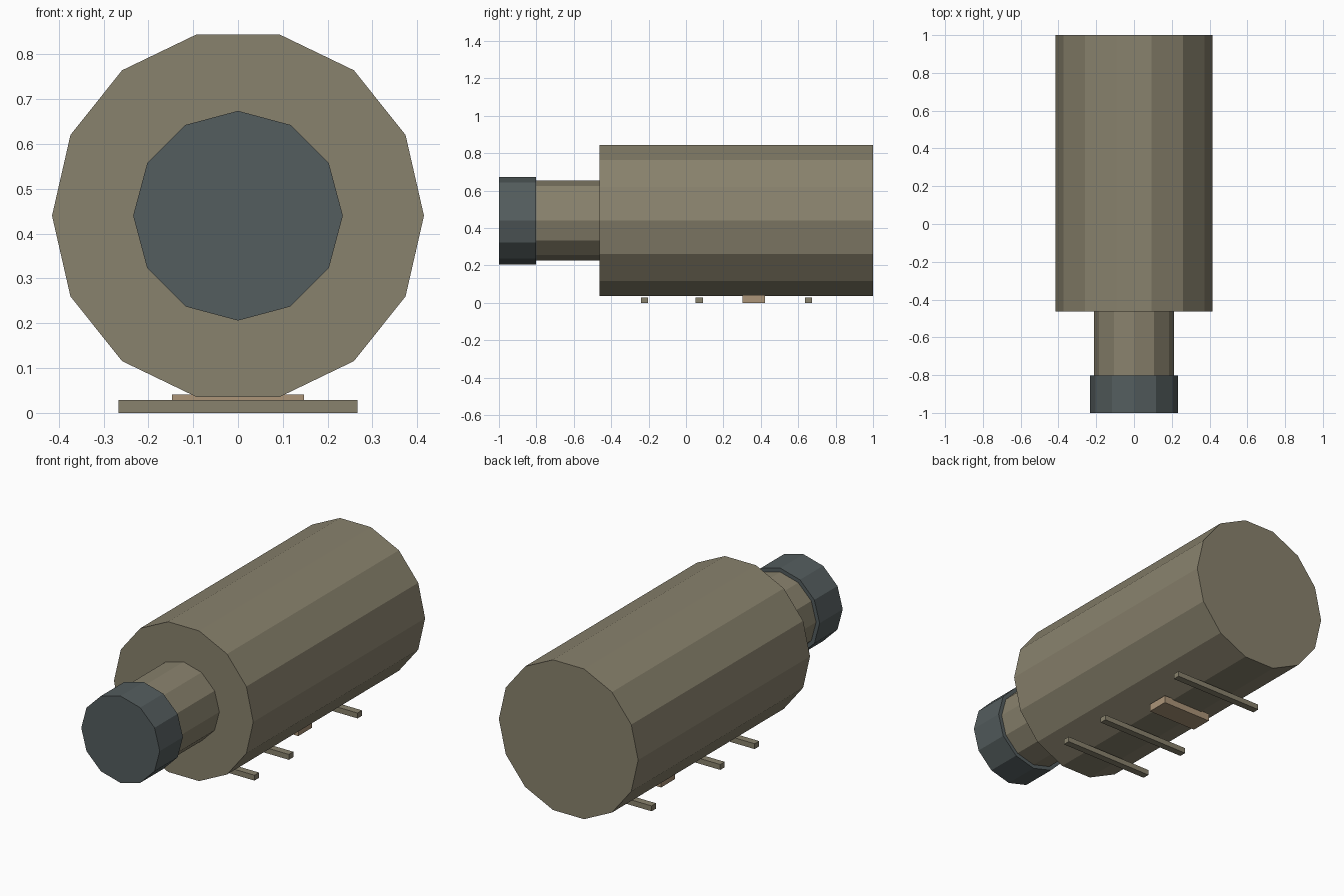
import bpy
import math

cube = bpy.data.objects.get("Cube")
if cube:
    bpy.data.objects.remove(cube, do_unlink=True)


def srgb(r, g, b):
    return tuple(((c / 255 + 0.055) / 1.055) ** 2.4 for c in (r, g, b)) + (1.0,)


def material(name, colour):
    mat = bpy.data.materials.new(name)
    mat.use_nodes = True
    mat.diffuse_color = colour
    mat.node_tree.nodes["Principled BSDF"].inputs["Base Color"].default_value = colour
    return mat


olive = material("olive grey", srgb(137, 130, 109))
slate = material("slate grey", srgb(84, 93, 94))
tan = material("tan", srgb(172, 149, 120))

AXIS_Z = 0.44


# Faceted drum lying along y, with one corner on the x axis
def drum(name, sides, radius, y0, y1, mat):
    bpy.ops.mesh.primitive_cylinder_add(
        vertices=sides, radius=radius, depth=y1 - y0,
        location=(0, (y0 + y1) / 2, AXIS_Z), rotation=(math.pi / 2, 0, 0))
    ob = bpy.context.object
    ob.name = name
    # Corners start on the z axis: turn to put them on the x axis
    ob.rotation_euler = (math.pi / 2, math.pi / 2, 0)
    ob.data.materials.append(mat)


# Bar across x, resting on the ground
def bar(name, half_width, y0, y1, height, mat):
    bpy.ops.mesh.primitive_cube_add(size=1, location=(0, (y0 + y1) / 2, height / 2))
    ob = bpy.context.object
    ob.name = name
    ob.scale = (half_width * 2, y1 - y0, height)
    ob.data.materials.append(mat)


# Body, neck and cap
drum("body", 14, 0.415, -0.463, 1.0, olive)
drum("neck", 12, 0.213, -0.81, -0.463, olive)
drum("cap", 12, 0.234, -1.0, -0.803, slate)

# Rods and block underneath
for label, y in (("front", -0.222), ("middle", 0.071), ("rear", 0.655)):
    bar(label + "_rod", 0.267, y - 0.019, y + 0.019, 0.029, olive)
bar("block", 0.147, 0.303, 0.422, 0.041, tan)
